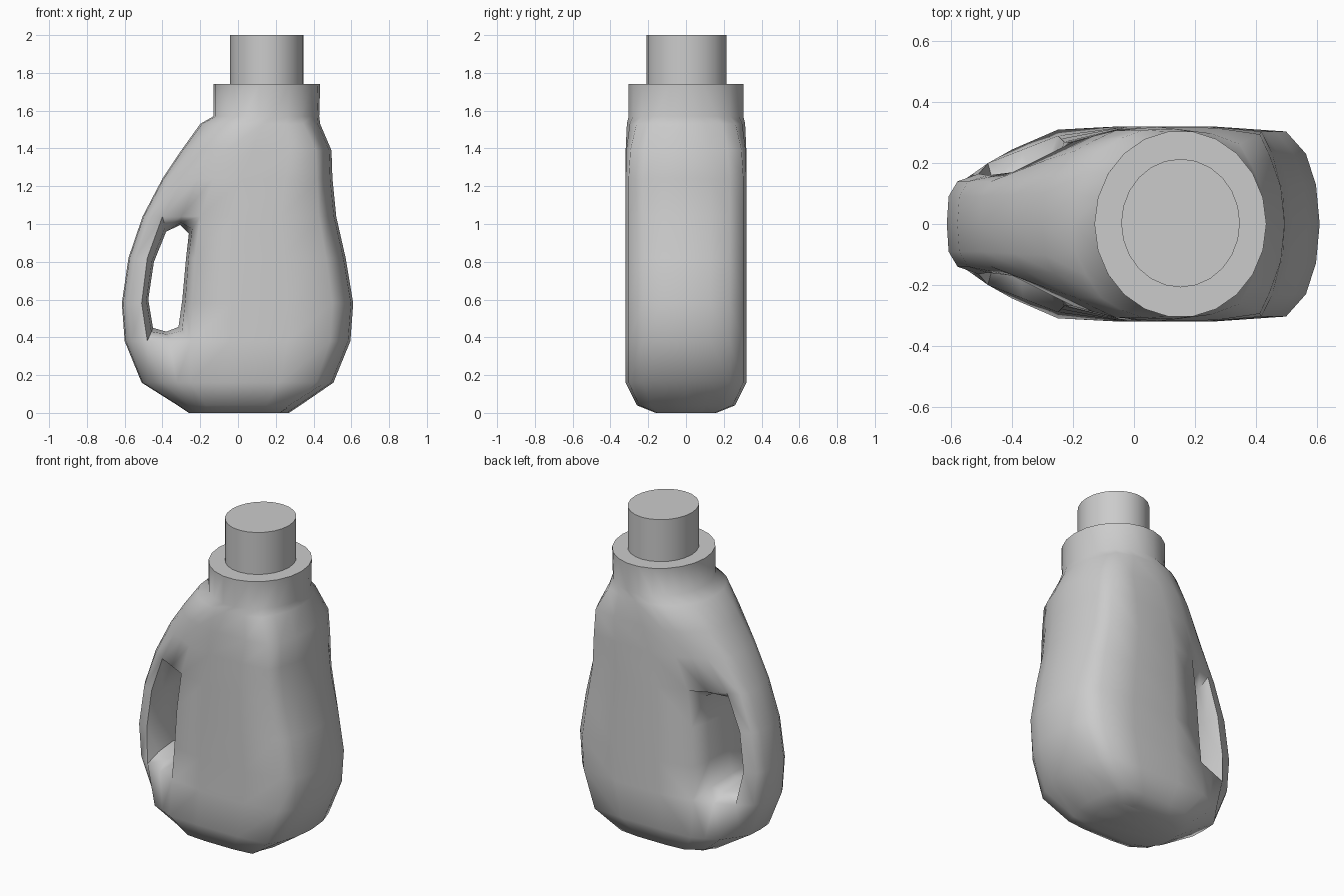
import bpy, bmesh, math

old = bpy.data.objects.get("Cube")
if old:
    bpy.data.objects.remove(old, do_unlink=True)

grey = bpy.data.materials.new("light grey plastic")
grey.use_nodes = True
colour = (0.6, 0.6, 0.6, 1)
grey.diffuse_color = colour
grey.node_tree.nodes["Principled BSDF"].inputs["Base Color"].default_value = colour


def lerp(a, b, t):
    return tuple(p + (q - p) * t for p, q in zip(a, b))


def finish(ob, angle):
    ob.data.materials.append(grey)
    bpy.ops.object.select_all(action="DESELECT")
    ob.select_set(True)
    bpy.context.view_layer.objects.active = ob
    bpy.ops.object.shade_smooth_by_angle(angle=math.radians(angle))


def half_ring(z, left, right, depth, grip, inner, body, roundness):
    """Half outline from the handle side to the far side, blended to an ellipse."""
    middle = lerp(inner, body, 0.5)
    box = [(left, 0), (left + .006, grip * .65), (left + .035, grip), inner, middle, body,
           (body[0] + (right - body[0]) * .25, depth),
           (right - (right - left) * .28, depth),
           (right - (right - left) * .09, depth * .95),
           (right - .045, depth * .72), (right - .012, depth * .4), (right, 0)]
    ring = []
    for i, p in enumerate(box):
        a = math.pi * (1 - i / (len(box) - 1))
        oval = ((left + right) / 2 + (right - left) / 2 * math.cos(a), depth * math.sin(a))
        x, y = lerp(p, oval, roundness)
        ring.append((x, y if 0 < i < len(box) - 1 else 0, z))
    return ring


# Height, left, right, half depth, grip half depth, handle edge, body edge, roundness
sections = [
    (0, -.26, .27, .16, .10, (-.21, .13), (-.13, .16), 0),
    (.04, -.32, .33, .26, .12, (-.26, .19), (-.17, .25), 0),
    (.16, -.51, .505, .32, .14, (-.40, .245), (-.25, .31), 0),
    (.38, -.60, .595, .32, .14, (-.48, .20), (-.25, .29), 0),
    (.58, -.615, .61, .32, .14, (-.51, .165), (-.24, .28), 0),
    (.82, -.58, .57, .32, .14, (-.48, .16), (-.23, .27), 0),
    (1.04, -.505, .52, .32, .14, (-.40, .17), (-.20, .27), 0),
    (1.24, -.40, .50, .32, .15, (-.29, .21), (-.13, .29), 0),
    (1.39, -.30, .495, .32, .16, (-.20, .24), (-.08, .305), .15),
    (1.53, -.20, .435, .315, .17, (-.13, .25), (-.03, .305), .6),
    (1.57, -.13, .43, .307, .17, (-.10, .25), (0, .305), 1),
    (1.74, -.13, .435, .307, .17, (-.10, .25), (0, .305), 1),
]

# Bottle body: loft one half, leaving the handle opening free
bm = bmesh.new()
rings = [[bm.verts.new(p) for p in half_ring(*s)] for s in sections]
low, high = 3, 6
for r in range(len(rings) - 1):
    for c in range(len(rings[r]) - 1):
        if low <= r < high and c in (3, 4):
            continue
        a, b = rings[r], rings[r + 1]
        bm.faces.new((a[c], a[c + 1], b[c + 1], b[c]))
bm.faces.new(rings[0][::-1])
bm.faces.new(rings[-1])

# Rounded walls of the handle opening, narrowing to the centre plane
outer = [rings[low][c] for c in (3, 4, 5)] + [rings[r][5] for r in (4, 5)]
outer += [rings[high][c] for c in (5, 4, 3)] + [rings[r][3] for r in (5, 4)]
throat = [(-.45, .45), (-.38, .43), (-.315, .455), (-.295, .6), (-.275, .82),
          (-.26, .95), (-.305, .995), (-.38, .96), (-.445, .8), (-.475, .6)]
inside, centre = [], []
for v, (x, z) in zip(outer, throat):
    mid = lerp(v.co, (x, 0, z), .72)
    inside.append(bm.verts.new((mid[0], v.co.y * .6, mid[2])))
    centre.append(bm.verts.new((x, 0, z)))
for a, b in ((outer, inside), (inside, centre)):
    for i in range(len(a)):
        j = (i + 1) % len(a)
        bm.faces.new((a[i], a[j], b[j], b[i]))
bmesh.ops.recalc_face_normals(bm, faces=bm.faces)
# The far side must face outwards
probe = max(bm.faces, key=lambda f: f.calc_center_median().z)
if probe.normal.z < 0:
    bmesh.ops.reverse_faces(bm, faces=bm.faces)
mesh = bpy.data.meshes.new("bottle_body")
bm.to_mesh(mesh)
bm.free()
body = bpy.data.objects.new("bottle_body", mesh)
bpy.context.collection.objects.link(body)
finish(body, 65)
mirror = body.modifiers.new("both_halves", "MIRROR")
mirror.use_axis = (False, True, False)
mirror.use_clip = True

# Cap on the neck
bpy.ops.mesh.primitive_cylinder_add(vertices=24, radius=1, depth=.27, location=(.153, .003, 1.865))
cap = bpy.context.object
cap.name = "cap"
cap.scale = (.195, .211, 1)
bpy.ops.object.transform_apply(location=False, rotation=False, scale=True)
finish(cap, 40)
